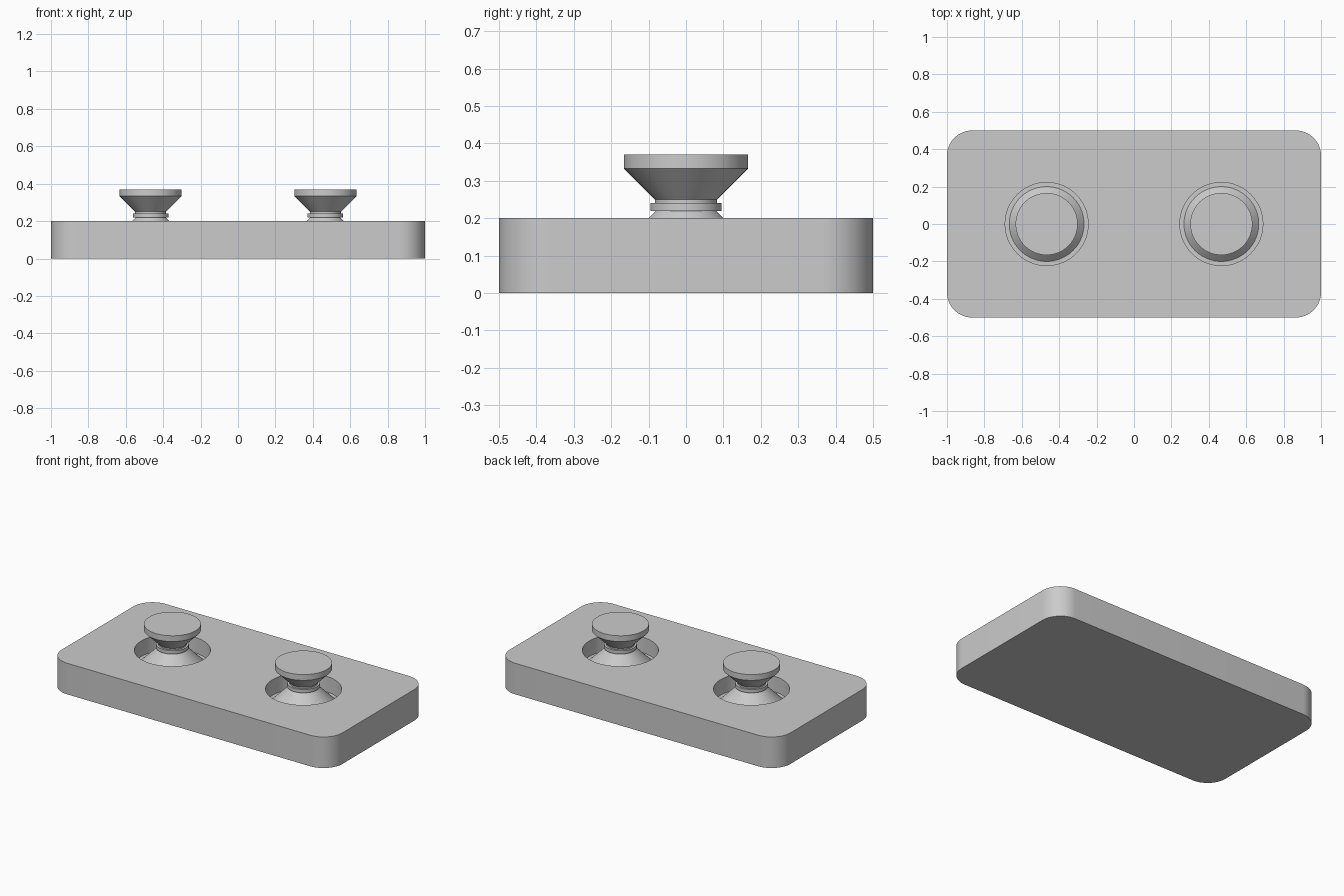
import bpy, bmesh, math

if "Cube" in bpy.data.objects:
    bpy.data.objects.remove(bpy.data.objects["Cube"])

SEG = 64
POST_X = 0.467
POCKET_FLOOR = 0.10

grey = bpy.data.materials.new("plain_grey")
grey.diffuse_color = (0.6, 0.6, 0.6, 1)
grey.use_nodes = True
grey.node_tree.nodes["Principled BSDF"].inputs["Base Color"].default_value = grey.diffuse_color


def finish(bm, name, x=0.0):
    bmesh.ops.recalc_face_normals(bm, faces=bm.faces)
    me = bpy.data.meshes.new(name)
    bm.to_mesh(me)
    bm.free()
    ob = bpy.data.objects.new(name, me)
    ob.location.x = x
    bpy.context.collection.objects.link(ob)
    me.materials.append(grey)
    return ob


def smooth(ob):
    bpy.ops.object.select_all(action='DESELECT')
    ob.select_set(True)
    bpy.context.view_layer.objects.active = ob
    bpy.ops.object.shade_smooth_by_angle(angle=math.radians(25))


def lathe(name, profile, x):
    """Revolve (radius, z) points into a capped solid."""
    bm = bmesh.new()
    rings = [[bm.verts.new((r * math.cos(2 * math.pi * i / SEG),
                            r * math.sin(2 * math.pi * i / SEG), z))
              for i in range(SEG)] for r, z in profile]
    for a, b in zip(rings, rings[1:]):
        for i in range(SEG):
            j = (i + 1) % SEG
            bm.faces.new((a[i], a[j], b[j], b[i]))
    bm.faces.new(rings[0])
    bm.faces.new(rings[-1])
    return finish(bm, name, x)


# Base plate: rounded rectangle, extruded up
bm = bmesh.new()
radius, steps = 0.135, 16
outline = []
for k, (sx, sy) in enumerate([(1, 1), (-1, 1), (-1, -1), (1, -1)]):
    for i in range(steps + 1):
        a = math.pi / 2 * (k + i / steps)
        outline.append(bm.verts.new((sx * (1 - radius) + radius * math.cos(a),
                                     sy * (0.5 - radius) + radius * math.sin(a), 0)))
bottom = bm.faces.new(outline)
top = bmesh.ops.extrude_face_region(bm, geom=[bottom], use_keep_orig=True)["geom"]
bmesh.ops.translate(bm, vec=(0, 0, 0.2),
                    verts=[g for g in top if isinstance(g, bmesh.types.BMVert)])
plate = finish(bm, "base_plate")

# Post: flared foot, collar, neck and mushroom head
post_profile = [(0.20, POCKET_FLOOR), (0.081, 0.219), (0.0955, 0.219),
                (0.0955, 0.241), (0.083, 0.241), (0.083, 0.25),
                (0.166, 0.333), (0.166, 0.37)]

for side, x in (("left", -POST_X), ("right", POST_X)):
    # Round pocket cut into the plate around each post
    cutter = lathe(side + "_pocket_cutter", [(0.222, POCKET_FLOOR), (0.222, 0.3)], x)
    cutter.hide_render = True
    cutter.hide_set(True)
    cut = plate.modifiers.new(side + "_pocket", 'BOOLEAN')
    cut.operation = 'DIFFERENCE'
    cut.solver = 'EXACT'
    cut.object = cutter
    smooth(lathe(side + "_post", post_profile, x))

# Bake the pockets, then shade the plate
bpy.ops.object.select_all(action='DESELECT')
plate.select_set(True)
bpy.context.view_layer.objects.active = plate
for m in list(plate.modifiers):
    bpy.ops.object.modifier_apply(modifier=m.name)
smooth(plate)
for ob in list(bpy.data.objects):
    if ob.name.endswith("_cutter"):
        bpy.data.objects.remove(ob)
